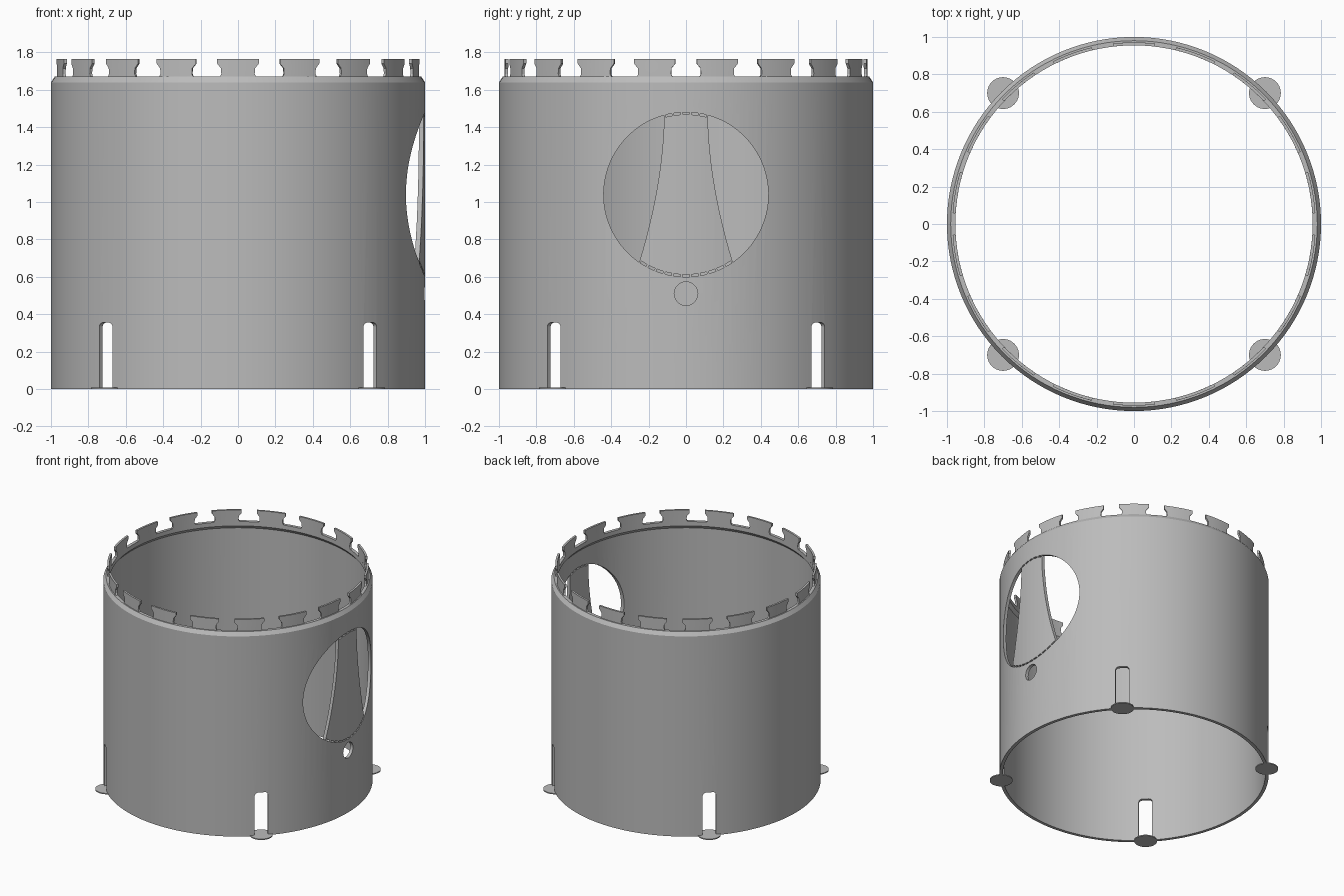
import bpy, bmesh
from math import sin, cos, pi, radians, asin, sqrt
from mathutils import Matrix, Vector

if "Cube" in bpy.data.objects:
    bpy.data.objects.remove(bpy.data.objects["Cube"])

grey = bpy.data.materials.new("plain grey")
grey.use_nodes = True
colour = (0.5, 0.5, 0.5, 1)
grey.diffuse_color = colour
grey.node_tree.nodes["Principled BSDF"].inputs["Base Color"].default_value = colour


def make_object(name, bm):
    bmesh.ops.recalc_face_normals(bm, faces=bm.faces)
    mesh = bpy.data.meshes.new(name)
    bm.to_mesh(mesh)
    bm.free()
    mesh.materials.append(grey)
    obj = bpy.data.objects.new(name, mesh)
    bpy.context.collection.objects.link(obj)
    return obj


def activate(obj):
    bpy.ops.object.select_all(action='DESELECT')
    obj.select_set(True)
    bpy.context.view_layer.objects.active = obj


def smooth(obj):
    activate(obj)
    bpy.ops.object.shade_smooth_by_angle(angle=radians(25))


def prism(bm, outline, angle):
    """Extrude an outline of (sideways, z) points radially through the wall."""
    turn = Matrix.Rotation(angle, 4, 'Z')
    near, far = [[bm.verts.new(turn @ Vector((r, u, z))) for u, z in outline]
                 for r in (0.8, 1.2)]
    bm.faces.new(near)
    bm.faces.new(far)
    for i in range(len(outline)):
        j = (i + 1) % len(outline)
        bm.faces.new((near[i], near[j], far[j], far[i]))


def arc(r, a, b, steps, u=0, z=0):
    """Points on a circle; angles in degrees from straight up."""
    return [(u + r * sin(radians(a + (b - a) * i / steps)),
             z + r * cos(radians(a + (b - a) * i / steps))) for i in range(steps + 1)]


# Cylindrical wall with an outer chamfer and an inner lip at the rim
profile = [(0.975, 0), (1, 0), (1, 1.64), (0.98, 1.67),
           (0.955, 1.67), (0.955, 1.635), (0.975, 1.61)]
SEGMENTS = 128
bm = bmesh.new()
rings = [[bm.verts.new((r * cos(2 * pi * k / SEGMENTS), r * sin(2 * pi * k / SEGMENTS), z))
          for r, z in profile] for k in range(SEGMENTS)]
for k in range(SEGMENTS):
    a, b = rings[k], rings[(k + 1) % SEGMENTS]
    for i in range(len(profile)):
        j = (i + 1) % len(profile)
        bm.faces.new((a[i], b[i], b[j], a[j]))
wall = make_object("wall", bm)

# Openings: round window split by a flared strip held by small bridges
WIN_Z, WIN_R = 1.04, 0.44
TOP_HALF, BOTTOM_HALF = 0.117, 0.25
bm = bmesh.new()
top_z = WIN_Z + sqrt(WIN_R ** 2 - TOP_HALF ** 2)
bottom_z = WIN_Z - sqrt(WIN_R ** 2 - BOTTOM_HALF ** 2)
top_angle = asin(TOP_HALF / WIN_R) * 180 / pi
bottom_angle = asin(BOTTOM_HALF / WIN_R) * 180 / pi
side = arc(WIN_R, top_angle, 180 - bottom_angle, 32, z=WIN_Z)
for i in range(1, 12):
    t = 1 - i / 12
    side.append((TOP_HALF + (BOTTOM_HALF - TOP_HALF) * t ** 1.8,
                 top_z + (bottom_z - top_z) * t))
for sign in (1, -1):
    prism(bm, [(sign * u, z) for u, z in side], 0)

# Thin slits between the bridges
for middle, half, count in ((0, top_angle, 5), (180, bottom_angle, 11)):
    step = 2 * half / count
    for i in range(count):
        a = middle - half + step * i + 0.8
        b = a + step - 1.6
        prism(bm, arc(WIN_R, a, b, 3, z=WIN_Z) + arc(WIN_R - 0.012, b, a, 3, z=WIN_Z), 0)

# Small round hole below the window
prism(bm, arc(0.063, 0, 345, 23, z=0.51), 0)

# Four round-cornered slots at the foot
for k in range(4):
    slot = ([(-0.05, -0.1)] + arc(0.025, -90, 0, 5, -0.025, 0.33)
            + arc(0.025, 0, 90, 5, 0.025, 0.33) + [(0.05, -0.1)])
    prism(bm, slot, pi / 4 + k * pi / 2)

cutter = make_object("opening_cutter", bm)
cutter.hide_render = True
cut = wall.modifiers.new("openings", 'BOOLEAN')
cut.operation = 'DIFFERENCE'
cut.solver = 'EXACT'
cut.object = cutter
activate(wall)
bpy.ops.object.modifier_apply(modifier=cut.name)
bpy.data.objects.remove(cutter)
smooth(wall)

# Crown of eighteen waisted tabs
TABS, COLUMNS = 18, 6
tab_rows = [(1.66, 0.105), (1.685, 0.092), (1.715, 0.094), (1.74, 0.115), (1.765, 0.115)]
bm = bmesh.new()
for k in range(TABS):
    centre = -pi / 2 + k * 2 * pi / TABS
    layers = []
    for r in (0.955, 0.971):
        layers.append([[bm.verts.new((r * cos(centre + half * t), r * sin(centre + half * t), z))
                        for t in (2 * c / COLUMNS - 1 for c in range(COLUMNS + 1))]
                       for z, half in tab_rows])
    inner, outer = layers
    for grid in layers:
        for low, high in zip(grid, grid[1:]):
            for c in range(COLUMNS):
                bm.faces.new((low[c], low[c + 1], high[c + 1], high[c]))
    for row in (0, -1):
        for c in range(COLUMNS):
            bm.faces.new((inner[row][c], inner[row][c + 1], outer[row][c + 1], outer[row][c]))
    for c in (0, -1):
        for i in range(len(tab_rows) - 1):
            bm.faces.new((inner[i][c], inner[i + 1][c], outer[i + 1][c], outer[i][c]))
smooth(make_object("crown_tabs", bm))

# Thin foot discs under the slots
for x, side_name in ((0.7, "left"), (-0.7, "right")):
    for y, end_name in ((-0.7, "front"), (0.7, "back")):
        bm = bmesh.new()
        bmesh.ops.create_cone(bm, cap_ends=True, segments=40, radius1=0.085, radius2=0.085,
                              depth=0.008, matrix=Matrix.Translation((x, y, 0.004)))
        smooth(make_object(f"foot_disc_{end_name}_{side_name}", bm))
